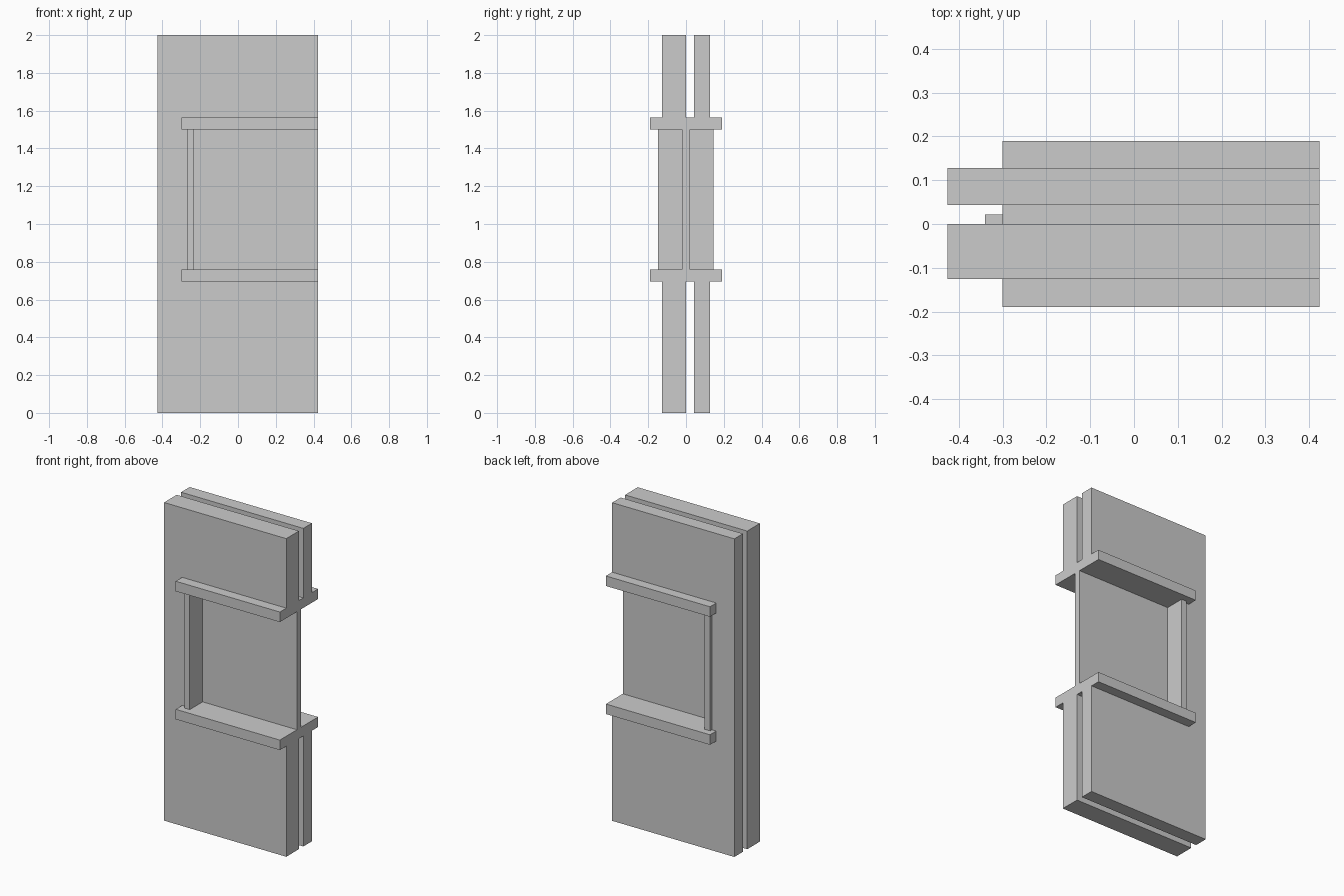
import bpy, bmesh

if "Cube" in bpy.data.objects:
    bpy.data.objects.remove(bpy.data.objects["Cube"])

RIGHT = 0.424


def prism(name, profile, y0, y1):
    """Extrude an x/z outline from y0 to y1."""
    bm = bmesh.new()
    face = bm.faces.new([bm.verts.new((x, y0, z)) for x, z in profile])
    out = bmesh.ops.extrude_face_region(bm, geom=[face])
    verts = [g for g in out["geom"] if isinstance(g, bmesh.types.BMVert)]
    bmesh.ops.translate(bm, verts=verts, vec=(0, y1 - y0, 0))
    bmesh.ops.recalc_face_normals(bm, faces=bm.faces)
    mesh = bpy.data.meshes.new(name)
    bm.to_mesh(mesh)
    bm.free()
    obj = bpy.data.objects.new(name, mesh)
    bpy.context.collection.objects.link(obj)
    return obj


def box(name, x0, x1, y0, y1, z0, z1):
    return prism(name, [(x0, z0), (x1, z0), (x1, z1), (x0, z1)], y0, y1)


# Two wall leaves, notched on the right for the half window opening
notched = [(-0.426, 0), (RIGHT, 0), (RIGHT, 0.715), (-0.26, 0.715),
           (-0.26, 1.54), (RIGHT, 1.54), (RIGHT, 2), (-0.426, 2)]
prism("front_wall_leaf", notched, -0.126, 0.0)
prism("back_wall_leaf", notched, 0.043, 0.128)

# Sill and head boards running through both leaves
for name, z in (("window_sill", 0.695), ("window_head", 1.5)):
    box(name, -0.3, RIGHT, -0.19, 0.19, z, z + 0.063)

# Window jamb, either side of the pane
box("front_window_jamb", -0.27, -0.232, -0.148, -0.019, 0.757, 1.501)
box("back_window_jamb", -0.27, -0.232, 0.019, 0.146, 0.757, 1.501)

# Thin pane set in the middle, its edge tucked into the cavity
box("window_pane", -0.34, RIGHT, -0.02, 0.022, 0.73, 1.53)
